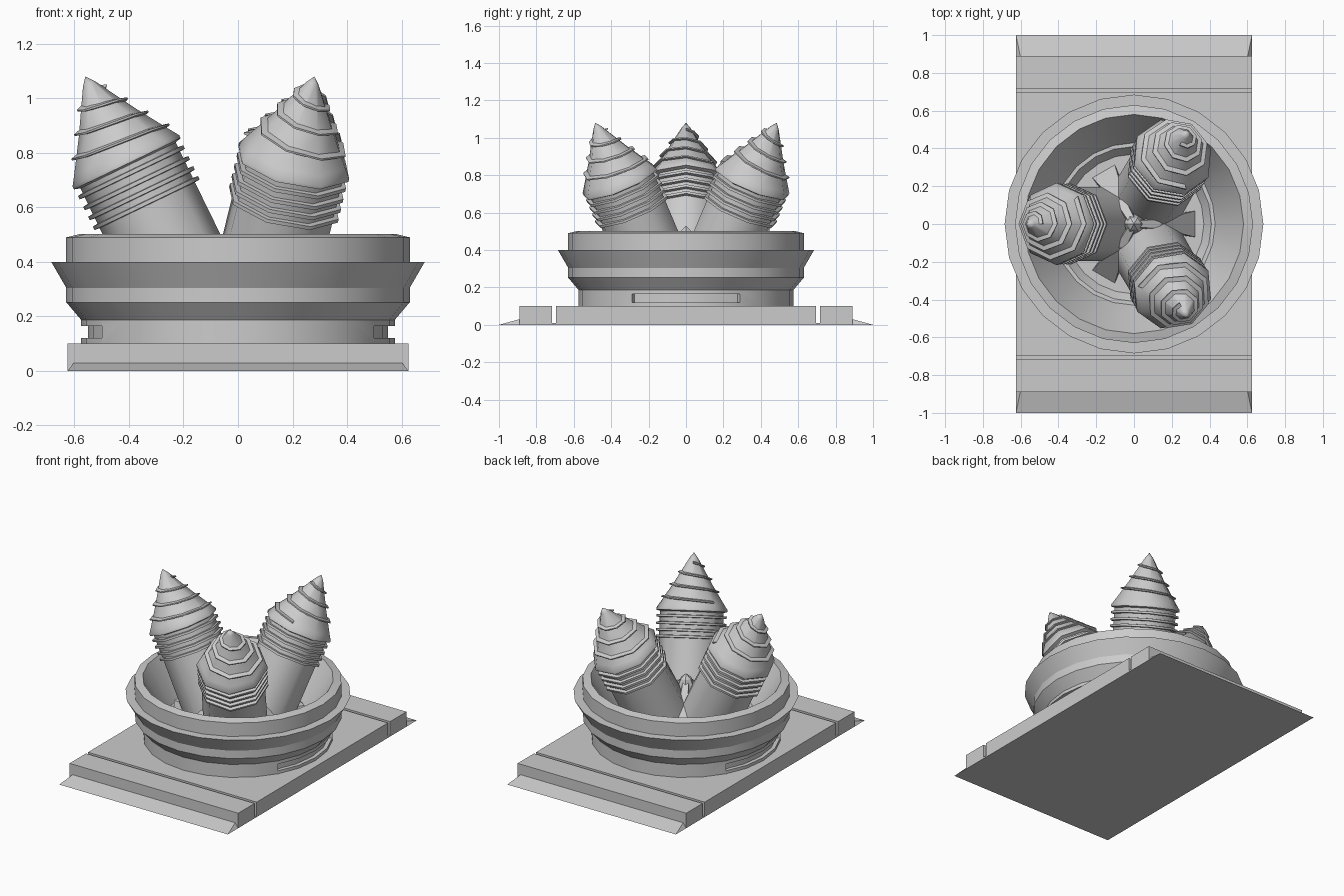
import bpy, bmesh
from math import pi, sin, cos, radians
from mathutils import Matrix

if "Cube" in bpy.data.objects:
    bpy.data.objects.remove(bpy.data.objects["Cube"])


def finish(bm, name, angle=None, matrix=None):
    bmesh.ops.recalc_face_normals(bm, faces=bm.faces)
    if matrix:
        bm.transform(matrix)
    me = bpy.data.meshes.new(name)
    bm.to_mesh(me)
    bm.free()
    ob = bpy.data.objects.new(name, me)
    bpy.context.collection.objects.link(ob)
    if angle:
        smooth(ob, angle)
    return ob


def select(ob):
    bpy.ops.object.select_all(action='DESELECT')
    ob.select_set(True)
    bpy.context.view_layer.objects.active = ob


def smooth(ob, angle):
    select(ob)
    bpy.ops.object.shade_smooth_by_angle(angle=radians(angle))


def lathe(bm, prof, sides):
    """Revolve an (r, z) profile; both ends lie on the axis."""
    rows = []
    for r, z in prof:
        n = 1 if r == 0 else sides
        rows.append([bm.verts.new((r * cos(2 * pi * i / sides), r * sin(2 * pi * i / sides), z))
                     for i in range(n)])
    for a, b in zip(rows, rows[1:]):
        for i in range(sides):
            j = (i + 1) % sides
            f = [a[i % len(a)], a[j % len(a)], b[j % len(b)], b[i % len(b)]]
            bm.faces.new(list(dict.fromkeys(f)))


def sweep(bm, sections):
    """Join a list of closed cross-sections and cap both ends."""
    rows = [[bm.verts.new(p) for p in s] for s in sections]
    n = len(rows[0])
    for a, b in zip(rows, rows[1:]):
        for i in range(n):
            j = (i + 1) % n
            bm.faces.new((a[i], a[j], b[j], b[i]))
    bm.faces.new(rows[0])
    bm.faces.new(rows[-1])


def hull(points, name, matrix=None):
    bm = bmesh.new()
    for p in points:
        bm.verts.new(p)
    bmesh.ops.convex_hull(bm, input=bm.verts)
    return finish(bm, name, None, matrix)


# Base plate with two cross grooves
half = [(0.695, 0.1), (0.695, 0.01), (0.717, 0.01), (0.717, 0.1), (0.89, 0.1), (0.89, 0)]
outline = half + [(-y, z) for y, z in reversed(half)]
bm = bmesh.new()
sweep(bm, [[(x, y, z) for y, z in outline] for x in (-0.625, 0.625)])
finish(bm, "base_plate")

# Sloped lips at both ends of the plate
for s, side in ((1, "back"), (-1, "front")):
    pts = [(x * 0.625, s * y, 0) for x in (-1, 1) for y in (0.89, 1)]
    pts += [(x * 0.602, s * 0.89, 0.03) for x in (-1, 1)]
    hull(pts, side + "_lip")

# Turret ring with hollow bowl
bm = bmesh.new()
lathe(bm, [(0, 0.095), (0.575, 0.095), (0.575, 0.187), (0.63, 0.252), (0.63, 0.305),
           (0.685, 0.4), (0.63, 0.4), (0.63, 0.49), (0.58, 0.502),
           (0.43, 0.25), (0.41, 0.25), (0.37, 0.2), (0, 0.2)], 24)
ring = finish(bm, "turret_ring")

# Curved recess on each side of the ring
for c in (0, pi):
    bm = bmesh.new()
    secs = []
    for i in range(-2, 3):
        a = c + i * pi / 12
        secs.append([(r * cos(a), r * sin(a), z)
                     for r, z in ((0.55, 0.12), (0.65, 0.12), (0.65, 0.165), (0.55, 0.165))])
    sweep(bm, secs)
    cutter = finish(bm, "recess_cutter")
    cutter.hide_render = True
    mod = ring.modifiers.new("recess", 'BOOLEAN')
    mod.operation = 'DIFFERENCE'
    mod.object = cutter
    select(ring)
    bpy.ops.object.modifier_apply(modifier=mod.name)
    bpy.data.objects.remove(cutter)
smooth(ring, 25)

# Central hub point
bm = bmesh.new()
lathe(bm, [(0, 0.19), (0.16, 0.19), (0.035, 0.5), (0, 0.53)], 6)
finish(bm, "hub_point")

# Three tilted drills and the ribs between them
shaft = [(0, -0.97), (0.197, -0.97)]
for s in (0.515, 0.475, 0.434, 0.39):
    shaft += [(0.194, -s - 0.009), (0.214, -s - 0.007), (0.214, -s + 0.007), (0.194, -s + 0.009)]
shaft += [(0.194, -0.362), (0.217, -0.355), (0.217, -0.343), (0.195, -0.31),
          (0.118, -0.19), (0.024, -0.03), (0, 0)]

for k, az in enumerate((pi, pi / 3, -pi / 3), 1):
    turn = Matrix.Rotation(az, 4, 'Z')
    place = turn @ Matrix.Translation((0.56, 0, 1.08)) @ Matrix.Rotation(radians(25.7), 4, 'Y')
    bm = bmesh.new()
    lathe(bm, shaft, 8)
    finish(bm, f"drill_{k}", 47, place)

    # Spiral thread on the drill tip
    bm = bmesh.new()
    secs = []
    for i in range(-4, 22):
        a = i * pi / 4
        s = 0.097 + 0.0765 * i / 8
        r = 0.63 * s
        secs.append([(q * cos(a), q * sin(a), -z) for q, z in
                     ((r - 0.012, s - 0.008), (r + 0.02, s), (r + 0.02, s + 0.007), (r - 0.006, s + 0.012))])
    sweep(bm, secs)
    finish(bm, f"drill_thread_{k}", 47, place)

    # Flared cradle at the drill foot
    pts = [(x, y * 0.15, 0.19) for x in (0.05, 0.37) for y in (-1, 1)]
    pts += [(x, y * 0.12, 0.29) for x in (0.1, 0.39) for y in (-1, 1)]
    hull(pts, f"drill_cradle_{k}", turn)

    # Wedge rib
    rib = Matrix.Rotation(az + pi, 4, 'Z')
    pts = [(0, y * 0.015, 0.5) for y in (-1, 1)] + [(0.14, y * 0.025, 0.42) for y in (-1, 1)]
    pts += [(0.33, y * 0.07, 0.19) for y in (-1, 1)] + [(0, y * 0.03, 0.19) for y in (-1, 1)]
    hull(pts, f"rib_{k}", rib)
